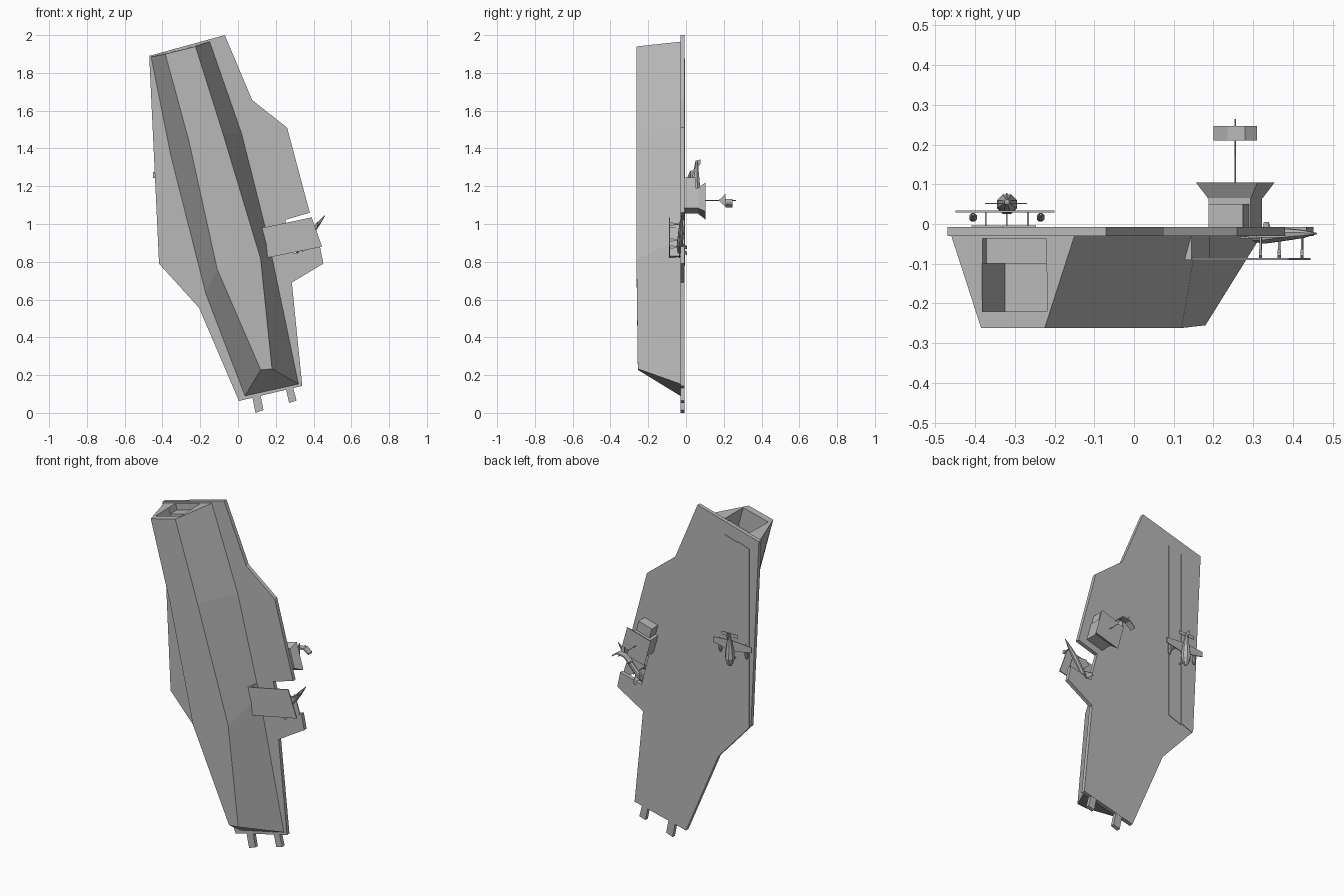
import bpy, bmesh, math
from mathutils import Matrix, Vector

if "Cube" in bpy.data.objects:
    bpy.data.objects.remove(bpy.data.objects["Cube"])

grey = bpy.data.materials.new("naval_grey")
grey.diffuse_color = (0.48, 0.48, 0.48, 1)
grey.use_nodes = True
grey.node_tree.nodes["Principled BSDF"].inputs["Base Color"].default_value = grey.diffuse_color
TILT = Matrix.Rotation(math.radians(-15.5), 4, 'Y')   # ship axis leans in the xz plane


def finish(name, bm):
    bmesh.ops.recalc_face_normals(bm, faces=bm.faces)
    me = bpy.data.meshes.new(name)
    bm.to_mesh(me)
    bm.free()
    me.materials.append(grey)
    ob = bpy.data.objects.new(name, me)
    bpy.context.collection.objects.link(ob)
    return ob


def loft(name, rings):
    """Skin a list of equal-length closed rings and cap both ends."""
    bm = bmesh.new()
    vs = [[bm.verts.new(p) for p in r] for r in rings]
    n = len(vs[0])
    for a, b in zip(vs, vs[1:]):
        for i in range(n):
            bm.faces.new((a[i], a[(i + 1) % n], b[(i + 1) % n], b[i]))
    bm.faces.new(vs[0])
    bm.faces.new(vs[-1][::-1])
    return finish(name, bm)


def prism(name, pts, y0, y1):
    """Plate with an xz outline between two y levels."""
    return loft(name, [[(x, y, z) for x, z in pts] for y in (y0, y1)])


def block(name, centre, size, turn=TILT):
    bm = bmesh.new()
    m = Matrix.Translation(centre) @ turn @ Matrix.Diagonal((*size, 1))
    bmesh.ops.create_cube(bm, size=1, matrix=m)
    return finish(name, bm)


def tube(name, path, n=8):
    """Round body through (x, y, z, radius) stations."""
    d = (Vector(path[-1][:3]) - Vector(path[0][:3])).normalized()
    q = d.to_track_quat('Z', 'Y')
    rings = []
    for x, y, z, r in path:
        rings.append([Vector((x, y, z)) + q @ Vector((r * math.cos(t), r * math.sin(t), 0))
                      for t in (2 * math.pi * (i + .5) / n for i in range(n))])
    return loft(name, rings)


def square(x, y, z, side):
    h = side / 2
    return [Vector((x, y, z)) + TILT @ Vector((a * h, 0, b * h))
            for a, b in ((-1, -1), (1, -1), (1, 1), (-1, 1))]


# Flight deck with elevator notch
prism("flight_deck", [
    (-.47, 1.89), (-.07, 2.0), (.075, 1.656), (.26, 1.51), (.38, 1.06), (.25, 1.022),
    (.295, .845), (.434, .88), (.452, .79), (.285, .69), (.34, .143), (.005, .063),
    (-.206, .556), (-.418, .79)], -.03, -.007)
# Catapult prongs at the bow
prism("bow_prong_left", [(.075, .09), (.118, .1), (.135, .015), (.093, 0)], -.03, -.008)
prism("bow_prong_right", [(.253, .13), (.29, .14), (.31, .065), (.27, .053)], -.03, -.008)
# Landing strip in two thin panels
for side, x0, x1 in (("inner", -.332, -.247), ("outer", -.409, -.334)):
    e = .04 * (side == "outer")
    prism("landing_strip_" + side, [(x0, .8 - e * .5), (x1, .83 - e * .5),
          (x1, 1.875 - e * .5), (x0, 1.85 - e * .5)], -.008, -.004)

# Hull: stations as top left, top right, bottom right, bottom left
stations = [
    ((-.46, 1.885), (-.15, 1.965), (-.225, 1.94), (-.385, 1.9), -.262),
    ((-.355, 1.36), (.02, 1.476), (-.08, 1.48), (-.26, 1.44), -.262),
    ((-.17, .63), (.16, .92), (.12, .815), (-.11, .76), -.262),
    ((.037, .09), (.32, .153), (.18, .233), (.12, .228), -.255)]
hull = loft("hull", [[(tl[0], -.03, tl[1]), (tr[0], -.03, tr[1]),
                      (br[0], yb, br[1]), (bl[0], yb, bl[1])]
                     for tl, tr, br, bl, yb in stations])
# Stern recesses
axis = TILT @ Vector((0, 0, 1))
for depth, y0, y1, w in ((.21, -.22, -.1, .168), (.03, -.103, -.036, .165)):
    c = Vector((-.3, (y0 + y1) / 2, 1.92)) + axis * (.05 - depth / 2)
    cutter = block("stern_cutter", c, (w, y1 - y0, depth + .1))
    cutter.hide_render = True
    mod = hull.modifiers.new("recess", 'BOOLEAN')
    mod.operation, mod.solver, mod.object = 'DIFFERENCE', 'EXACT', cutter
    bpy.context.view_layer.objects.active = hull
    bpy.ops.object.modifier_apply(modifier=mod.name)
    bpy.data.objects.remove(cutter)

# Lowered elevator and hangar door frame
prism("elevator", [(.13, .98), (.39, 1.035), (.445, .88), (.175, .825)], -.091, -.085)
prism("hangar_frame", [(.1, .975), (.145, .985), (.19, .83), (.13, .815)], -.09, -.03)

# Island tower with flared bridge
cx, cz = .255, 1.122
loft("island_base", [square(cx, -.008, cz, .11), square(cx, .065, cz, .11)])
loft("island_bridge", [square(cx, .065, cz, .112), square(cx, .104, cz, .16)])
block("island_annex", (.24, .02, 1.2), (.09, .06, .07))
# Mast and radar
tube("mast", [(cx, .1, 1.125, .002), (cx, .265, 1.125, .002)], 6)
loft("radar_bracket", [[(x, .21, 1.09), (x, .21, 1.16), (x, .172, 1.125)]
                       for x in (cx - .002, cx + .002)])
arc = [(.2, 1.095), (.235, 1.125), (.28, 1.132), (.31, 1.11)]
prism("radar_dish", arc + [(x, z - .008) for x, z in reversed(arc)], .21, .247)

# Propeller aircraft parked on the strip
px = -.32
tube("plane_body", [(px, .045, 1.14, .006), (px, .048, 1.155, .018), (px, .05, 1.19, .027),
                    (px, .05, 1.23, .024), (px, .056, 1.335, .006)])
prism("plane_wing", [(-.45, 1.245), (-.45, 1.275), (px, 1.285), (-.2, 1.275),
                     (-.2, 1.245), (px, 1.22)], .029, .034)
prism("plane_tailplane", [(-.375, 1.315), (-.375, 1.335), (-.27, 1.335), (-.27, 1.315)], .05, .053)
loft("plane_fin", [[(x, .055, 1.29), (x, .05, 1.335), (x, .078, 1.342), (x, .078, 1.32)]
                   for x in (px - .002, px + .002)])
for s in (-1, 1):
    ex = px + s * .085
    tube("plane_engine", [(ex, .015, 1.19, .004), (ex, .015, 1.205, .01),
                          (ex, .018, 1.25, .01), (ex, .024, 1.28, .003)])
for wx, wz in ((px - .053, 1.24), (px, 1.17), (px + .053, 1.24)):
    block("plane_leg", (wx, .013, wz), (.004, .042, .008), Matrix())

# Jet on the elevator, pointing outboard
nose, tail = Vector((.46, -.03, 1.045)), Vector((.305, -.035, .85))
d = (nose - tail).normalized()
side = Vector((d.z, 0, -d.x))


def at(along, across):
    p = tail + d * along + side * across
    return p.x, p.z


tube("jet_body", [(*(tail + d * a + Vector((0, .006 * (a > .1), 0))), r)
                  for a, r in ((0, .011), (.04, .016), (.13, .016), (.19, .011), (.248, .002))])
for s in (-1, 1):
    prism("jet_wing", [at(.15, 0), at(.1, s * .075), at(.065, s * .075), at(.06, 0)], -.034, -.029)
    prism("jet_tailplane", [at(.045, 0), at(.012, s * .04), at(-.008, s * .04), at(.0, 0)],
          -.036, -.032)
    p = tail + d * .03 + side * s * .014
    loft("jet_fin", [[p - d * .02 + side * w, p + d * .025 + side * w,
                      p - d * .01 + side * (w + s * .012) + Vector((0, .04, 0)),
                      p - d * .025 + side * (w + s * .012) + Vector((0, .04, 0))]
                     for w in (-.002, .002)])
# Jet landing gear
for a, c in ((.06, -.03), (.06, .03), (.19, 0)):
    x, z = at(a, c)
    block("jet_leg", (x, -.06, z), (.005, .055, .005))
    tube("jet_wheel", [(x - .004, -.075, z, .011), (x + .004, -.075, z, .011)])
